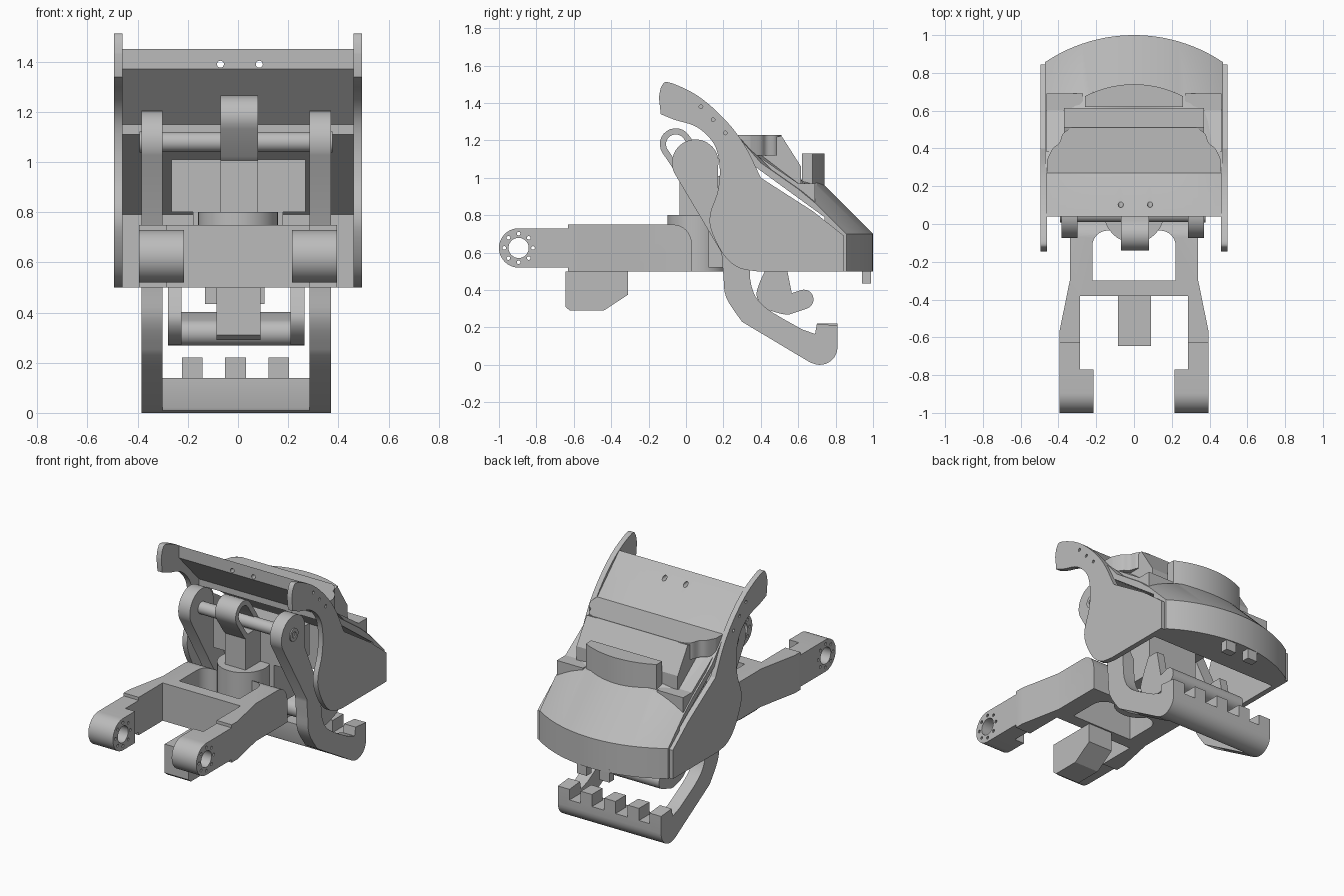
import bpy, bmesh, math

if "Cube" in bpy.data.objects:
    bpy.data.objects.remove(bpy.data.objects["Cube"])

grey = bpy.data.materials.new("plain_grey")
grey.use_nodes = True
grey.diffuse_color = (0.5, 0.5, 0.5, 1)
grey.node_tree.nodes["Principled BSDF"].inputs["Base Color"].default_value = (0.5, 0.5, 0.5, 1)


def finish(name, bm):
    bmesh.ops.recalc_face_normals(bm, faces=bm.faces)
    mesh = bpy.data.meshes.new(name)
    bm.to_mesh(mesh)
    bm.free()
    mesh.materials.append(grey)
    ob = bpy.data.objects.new(name, mesh)
    bpy.context.collection.objects.link(ob)
    return ob


def loft(name, rings):
    """Skin a row of equal-length closed rings and cap both ends."""
    bm = bmesh.new()
    rows = [[bm.verts.new(p) for p in ring] for ring in rings]
    n = len(rows[0])
    for a, b in zip(rows, rows[1:]):
        for i in range(n):
            j = (i + 1) % n
            bm.faces.new((a[i], a[j], b[j], b[i]))
    bm.faces.new(rows[0])
    bm.faces.new(rows[-1])
    return finish(name, bm)


def side(name, pts, x0, x1):
    """Side profile (y, z) extruded across x."""
    return loft(name, [[(x, y, z) for y, z in pts] for x in (x0, x1)])


def plan(name, pts, z0, z1):
    """Plan outline (x, y) extruded up z."""
    return loft(name, [[(x, y, z) for x, y in pts] for z in (z0, z1)])


def box(name, x0, x1, y0, y1, z0, z1):
    return side(name, [(y0, z0), (y1, z0), (y1, z1), (y0, z1)], x0, x1)


def arc(cu, cv, r, a0, a1, n=12):
    angles = [math.radians(a0 + (a1 - a0) * i / n) for i in range(n + 1)]
    return [(cu + r * math.cos(a), cv + r * math.sin(a)) for a in angles]


def circle(cu, cv, r, n=32):
    return arc(cu, cv, r, 0, 360, n)[:-1]


def capsule(a, b, r):
    t = math.degrees(math.atan2(b[1] - a[1], b[0] - a[0]))
    return arc(*a, r, t + 90, t + 270) + arc(*b, r, t - 90, t + 90)


def spline(pts, n=5):
    """Smooth open curve through the points."""
    p = [pts[0]] + pts + [pts[-1]]
    out = []
    for a, b, c, d in zip(p, p[1:], p[2:], p[3:]):
        for i in range(n):
            t = i / n
            out.append(tuple(0.5 * (2 * b[k] + (c[k] - a[k]) * t
                       + (2 * a[k] - 5 * b[k] + 4 * c[k] - d[k]) * t * t
                       + (3 * b[k] - a[k] - 3 * c[k] + d[k]) * t ** 3) for k in (0, 1)))
    return out + [pts[-1]]


def cut(ob, *tools, mode='DIFFERENCE'):
    for tool in tools:
        mod = ob.modifiers.new("cut", 'BOOLEAN')
        mod.operation, mod.solver, mod.object = mode, 'EXACT', tool
        bpy.context.view_layer.objects.active = ob
        bpy.ops.object.modifier_apply(modifier=mod.name)
        bpy.data.objects.remove(tool)
    return ob


def mirror(pts):
    return pts + [(-x, y) for x, y in reversed(pts)]


SIDES = (("left", 1), ("right", -1))

# Base frame: tapered fork with a rounded rear and a window
frame = plan("base_frame", mirror([(0.34, 0.03), (0.34, -0.3), (0.395, -0.57), (0.395, -0.63),
                                   (0.285, -0.63), (0.285, -0.38)]), 0.5, 0.75)
cut(frame, side("rear_round", [(-0.7, 0.45), (0.03, 0.45)] + arc(-0.07, 0.65, 0.1, 0, 90, 8)
                + [(-0.7, 0.75)], -0.5, 0.5), mode='INTERSECT')
cut(frame, plan("window", mirror([(0.22, -0.3)] + arc(0.14, -0.115, 0.08, 0, 90, 8)), 0.4, 0.9))

# Fork ends with bored bosses
for label, s in SIDES:
    box(label + "_fork_arm", s * 0.285, s * 0.395, -0.78, -0.62, 0.52, 0.73)
    boss = side(label + "_fork_boss", arc(-0.895, 0.625, 0.105, 90, 270, 20)
                + [(-0.77, 0.52), (-0.77, 0.73)], s * 0.215, s * 0.395)
    cut(boss, side("bore", circle(-0.895, 0.625, 0.054), s * 0.1, s * 0.5))
    cut(boss, *[side("bolt_hole", circle(y, z, 0.01, 10), s * 0.1, s * 0.5)
                for y, z in circle(-0.895, 0.625, 0.077, 8)])

# Block under the frame
side("under_block", [(-0.645, 0.5), (-0.645, 0.31), (-0.62, 0.29), (-0.44, 0.29),
                     (-0.31, 0.375), (-0.31, 0.5)], -0.085, 0.09)

# Neck, housing and post with a looped hook
plan("neck", circle(0, 0.06, 0.16), 0.5, 0.8)
box("housing", -0.265, 0.27, 0.12, 0.36, 0.8, 1.01)
box("lower_housing", -0.18, 0.18, 0.12, 0.36, 0.52, 0.8)
box("post", -0.07, 0.08, -0.035, 0.14, 0.72, 1.03)
hook = side("hook", capsule((-0.055, 1.18), (0.02, 1.07), 0.085), -0.07, 0.08)
cut(hook, side("hook_slot", capsule((-0.055, 1.18), (0.02, 1.07), 0.052), -0.2, 0.2))

# Lower jaw: two bent arms, toothed bar and pivot rod
jaw = (arc(0.05, 1.08, 0.125, 10, 205, 24)
       + spline([(0.19, 0.6), (0.2, 0.48), (0.215, 0.36), (0.3, 0.23)], 4)
       + [(0.66, 0.015)] + arc(0.715, 0.095, 0.095, 245, 360, 10)
       + [(0.81, 0.21), (0.7, 0.22), (0.69, 0.165)]
       + spline([(0.62, 0.19), (0.42, 0.31), (0.35, 0.42), (0.34, 0.58)], 4)
       + [(0.17, 0.95)])
for label, s in SIDES:
    mid = s * 0.335 - 0.0075
    side(label + "_jaw_arm", jaw, mid - 0.0425, mid + 0.0425)
    pin = side(label + "_pivot_cap", circle(0.05, 1.08, 0.042), mid, mid + s * 0.05)
    cut(pin, side("pin_hole", circle(0.05, 1.08, 0.02, 16), mid + s * 0.03, mid + s * 0.1))
side("pivot_rod", circle(0.05, 1.08, 0.04), -0.31, 0.3)
side("jaw_bar", [(0.67, 0.14), (0.67, 0.02)] + arc(0.715, 0.095, 0.095, 245, 360, 10)
     + [(0.81, 0.14)], -0.31, 0.3)
for i in (-1, 0, 1):
    c = -0.01 + i * 0.172
    box("lower_tooth", c - 0.041, c + 0.041, 0.7, 0.81, 0.12, 0.22)
for c in (-0.096, 0.07):
    box("upper_tooth", c - 0.036, c + 0.036, 0.94, 0.99, 0.435, 0.52)

# Inner bracket hanging inside the head
for x in (-0.28, 0.21):
    side("bracket_side", spline([(0.45, 0.56), (0.39, 0.43), (0.38, 0.36), (0.43, 0.3), (0.52, 0.27)])
         + [(0.57, 0.36), (0.53, 0.56)], x, x + 0.055)
side("bracket_bar", capsule((0.54, 0.32), (0.63, 0.35), 0.052), -0.28, 0.265)

# Head side plates with a forward horn
plate = (spline([(-0.145, 1.43), (-0.13, 1.49), (-0.09, 1.51), (0.06, 1.44), (0.2, 1.32),
                 (0.31, 1.18), (0.4, 1.0)])
         + [(0.68, 0.82), (0.845, 0.69), (0.845, 0.5)]
         + spline([(0.38, 0.5), (0.28, 0.52), (0.2, 0.59), (0.135, 0.72), (0.13, 0.81),
                   (0.17, 0.93), (0.18, 1.06), (0.15, 1.18), (0.06, 1.27), (-0.06, 1.31),
                   (-0.135, 1.34)]))
for label, s in SIDES:
    ob = side(label + "_side_plate", plate, s * 0.46, s * 0.495)
    cut(ob, *[side("plate_hole", circle(y, z, 0.01, 12), s * 0.4, s * 0.6)
              for y, z in ((0.08, 1.38), (0.145, 1.31), (0.21, 1.24))])

# Head shell: hollow section swept across with a bowed back
R = 0.845
rings = []
for i in range(25):
    x = -0.47 + 0.94 * i / 24
    r = 1 - R + math.sqrt(R * R - x * x)
    drop = (x / 0.47) ** 4
    section = [(r, 0.5), (r, 0.7), (0.7, r), (0.6, 0.99 - 0.05 * drop), (0.4, 1.15 - 0.07 * drop),
               (0.27, 1.23), (0.04, 1.45), (0.04, 1.37), (0.25, 1.15), (0.25, 1.11),
               (0.3, 1.11), (0.74, 0.79), (0.74, 0.5)]
    rings.append([(x, y, z) for y, z in section])
shell = loft("head_shell", rings)
for x in (-0.07, 0.085):
    hole = loft("panel_hole", [[(x + u, y, 1.39 + v) for u, v in circle(0, 0, 0.014, 16)]
                               for y in (-0.1, 0.2)])
    cut(shell, hole)

# Raised parts on top of the shell
plan("hump_cap", mirror([(0.462, 0.27)] + spline([(0.46, 0.34), (0.43, 0.4), (0.395, 0.43),
                                                  (0.375, 0.48), (0.33, 0.51)])), 1.12, 1.23)
side("hump_slope", [(0.27, 1.16), (0.51, 1.225), (0.615, 1.06), (0.615, 0.94)], -0.37, 0.37)
for label, s in SIDES:
    side(label + "_shoulder", [(0.38, 1.12), (0.6, 0.97), (0.69, 0.97), (0.69, 0.83), (0.6, 0.9)],
         s * 0.27, s * 0.462)
crest = [(x, y) for x, y in arc(0, 0.18, 0.56, 62.5, 117.5, 16)]
plan("rear_crest", crest + [(-0.26, 0.62), (0.26, 0.62)], 0.93, 1.13)

# Smooth shading that keeps hard edges
bpy.ops.object.select_all(action='DESELECT')
for ob in bpy.context.collection.objects:
    if ob.type == 'MESH':
        ob.select_set(True)
        bpy.context.view_layer.objects.active = ob
bpy.ops.object.shade_smooth_by_angle(angle=math.radians(30))
